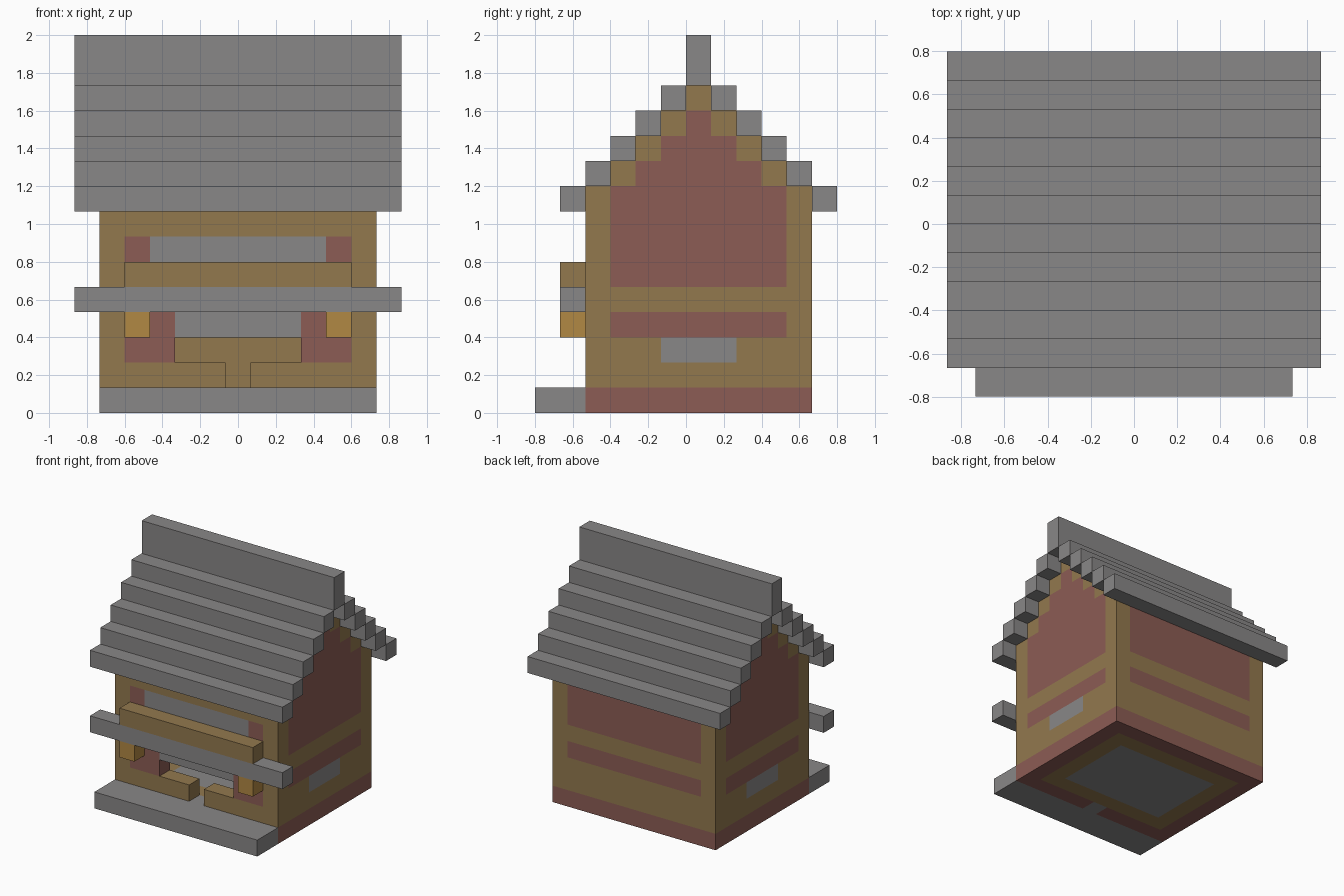
import bpy
import bmesh
from mathutils import Vector

U = 2 / 15  # size of one block

if "Cube" in bpy.data.objects:
    bpy.data.objects.remove(bpy.data.objects["Cube"], do_unlink=True)


def make_material(name, rgb):
    mat = bpy.data.materials.new(name)
    mat.use_nodes = True
    mat.diffuse_color = (*rgb, 1)
    mat.node_tree.nodes["Principled BSDF"].inputs["Base Color"].default_value = (*rgb, 1)
    return mat


STONE, WOOD, BRICK, LAMP = range(4)
MATERIALS = [
    make_material("stone grey", (0.25, 0.242, 0.242)),
    make_material("tan wood", (0.29, 0.19, 0.076)),
    make_material("brick red", (0.262, 0.107, 0.089)),
    make_material("lamp yellow", (0.44, 0.246, 0.056)),
]


def add_object(name, bm, mats):
    mesh = bpy.data.meshes.new(name)
    bm.to_mesh(mesh)
    bm.free()
    for mat in mats:
        mesh.materials.append(mat)
    obj = bpy.data.objects.new(name, mesh)
    bpy.context.collection.objects.link(obj)
    return obj


def box(name, low, high, colour):
    """Cuboid between two corners, given in blocks."""
    low, high = Vector(low) * U, Vector(high) * U
    bm = bmesh.new()
    bmesh.ops.create_cube(bm, size=1)
    bmesh.ops.scale(bm, verts=bm.verts, vec=high - low)
    bmesh.ops.translate(bm, verts=bm.verts, vec=(low + high) / 2)
    return add_object(name, bm, [MATERIALS[colour]])


def block_shell(name, cells):
    """Outer faces of a set of blocks, each block with its own colour."""
    bm = bmesh.new()
    for cell, colour in cells.items():
        centre = Vector(cell) + Vector((0, 0.5, 0.5))
        for axis in range(3):
            for sign in (-1, 1):
                step = [0, 0, 0]
                step[axis] = sign
                if tuple(c + s for c, s in zip(cell, step)) in cells:
                    continue
                n = Vector(step)
                a = Vector([float(k == (axis + 1) % 3) for k in range(3)])
                b = n.cross(a)
                corners = [n - a - b, n + a - b, n + a + b, n - a + b]
                face = bm.faces.new([bm.verts.new((centre + c / 2) * U) for c in corners])
                face.material_index = colour
    bmesh.ops.remove_doubles(bm, verts=bm.verts, dist=U / 100)
    return add_object(name, bm, MATERIALS)


# House layout: x blocks -5..5, y blocks -4..4, stepped gable above the eaves
HALF_X, HALF_Y, EAVES, PEAK = 5, 4, 8, 12


def half_depth(k):
    return HALF_Y if k <= EAVES else PEAK - k


def floor_colour(i, j):
    ring = min(HALF_X - abs(i), HALF_Y - abs(j))
    if ring == 0:
        return STONE if (i == 0 and j < 0) else BRICK
    return WOOD if ring == 1 else STONE


def front_colour(i, k):
    """Colour of a front wall block, or None where the wall is open."""
    x = abs(i)
    if (k == 1 and x == 0) or (k == 2 and x <= 2):
        return None
    if x < HALF_X and k == 6:
        return STONE if x <= 3 else BRICK
    if x < HALF_X and k in (2, 3):
        return STONE if x <= 2 else BRICK
    return WOOD


def wall_colour(i, j, k):
    if j == -HALF_Y and abs(i) < HALF_X:
        return front_colour(i, k)
    side = abs(i) == HALF_X
    inset = abs(j) < half_depth(k) if side else abs(i) < HALF_X
    if inset and (k == 3 or k >= 5):
        return BRICK
    if side and k == 2 and abs(j) <= 1:
        return STONE
    return WOOD


# Floor and walls with gables
cells = {}
for i in range(-HALF_X, HALF_X + 1):
    for j in range(-HALF_Y, HALF_Y + 1):
        cells[i, j, 0] = floor_colour(i, j)
        for k in range(1, PEAK + 1):
            gable = abs(i) == HALF_X and abs(j) <= half_depth(k)
            long_wall = abs(j) == HALF_Y and k <= EAVES
            if gable or long_wall:
                colour = wall_colour(i, j, k)
                if colour is not None:
                    cells[i, j, k] = colour
block_shell("house_walls", cells)

# Roof boards, stepping up both slopes to the ridge
for k in range(EAVES, PEAK + 1):
    for side, sign in (("front", -1), ("back", 1)):
        j = sign * (PEAK + 1 - k)
        box(f"roof_board_{side}_{k - EAVES + 1}", (-6.5, j, k), (6.5, j + 1, k + 1), STONE)
box("roof_ridge", (-6.5, 0, 13), (6.5, 1, 15), STONE)

# Front step, awning, sign board and lamps
box("front_step", (-5.5, -6, 0), (5.5, -4, 1), STONE)
box("awning", (-6.5, -5, 4), (6.5, -4, 5), STONE)
box("sign_board", (-4.5, -5, 5), (4.5, -4, 6), WOOD)
for side, x in (("right", -4), ("left", 4)):
    box(f"lamp_{side}", (x - 0.5, -5, 3), (x + 0.5, -4, 4), LAMP)
